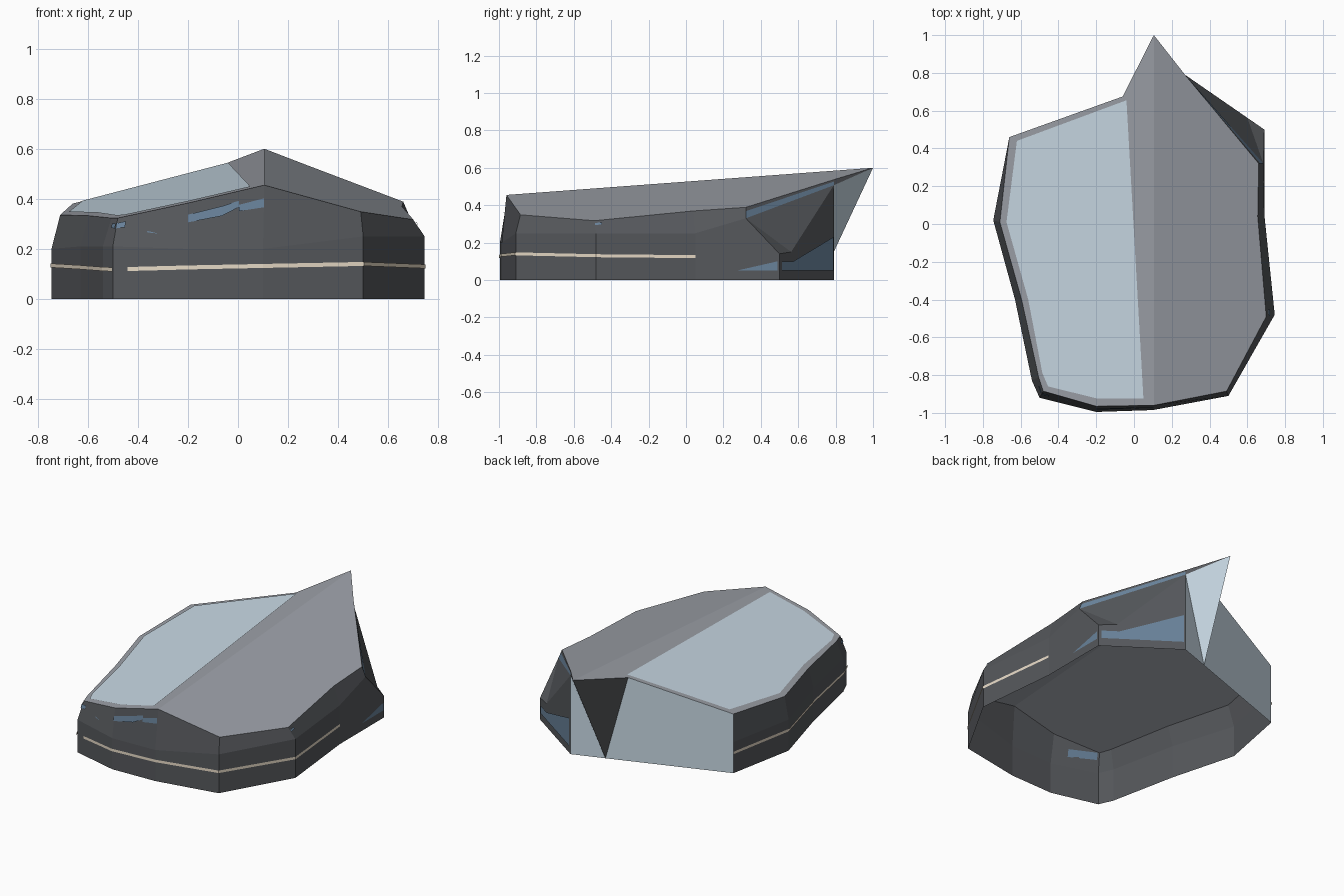
import bpy, bmesh
from mathutils import Vector

cube = bpy.data.objects.get("Cube")
if cube:
    bpy.data.objects.remove(cube, do_unlink=True)


def material(name, srgb):
    lin = [((c + 0.055) / 1.055) ** 2.4 for c in srgb] + [1]
    m = bpy.data.materials.new(name)
    m.use_nodes = True
    m.diffuse_color = lin
    bsdf = m.node_tree.nodes["Principled BSDF"]
    bsdf.inputs["Base Color"].default_value = lin
    bsdf.inputs["Roughness"].default_value = 0.8
    return m


charcoal = material("charcoal wall", (0.335, 0.345, 0.36))
grey = material("grey roof", (0.61, 0.625, 0.655))
pale = material("pale blue glass", (0.785, 0.85, 0.895))
blue = material("window blue", (0.41, 0.51, 0.605))
cream = material("cream stripe", (0.92, 0.87, 0.79))


def build(name, faces, mats, outward=True):
    """Flat-shaded object from (points, material index) faces, welded together."""
    bm = bmesh.new()
    for pts, mi in faces:
        f = bm.faces.new([bm.verts.new(p) for p in pts])
        f.material_index = mi
    bmesh.ops.remove_doubles(bm, verts=bm.verts, dist=0.0005)
    if outward:
        bmesh.ops.recalc_face_normals(bm, faces=bm.faces)
    me = bpy.data.meshes.new(name)
    bm.to_mesh(me)
    bm.free()
    for m in mats:
        me.materials.append(m)
    ob = bpy.data.objects.new(name, me)
    bpy.context.collection.objects.link(ob)
    return ob


RIDGE_X = 0.105


def roof(x, y, lift=0.0):
    """Point on the two-pitch roof whose ridge climbs towards the back."""
    slope = 0.29 if x > RIDGE_X else 0.234
    return Vector((x, y, 0.526 + 0.074 * y - slope * abs(x - RIDGE_X) + lift))


# Wall stations from right to back left: ground x, y, shoulder z, roof edge x, y, stripe z
stations = [
    (0.69, 0.05, 0.25, 0.655, 0.04, 0.125),
    (0.745, -0.48, 0.25, 0.70, -0.49, 0.13),
    (0.50, -0.91, 0.25, 0.49, -0.885, 0.14),
    (0.10, -0.985, 0.20, 0.105, -0.96, 0.132),
    (-0.20, -0.995, 0.20, -0.20, -0.965, 0.126),
    (-0.50, -0.92, 0.21, -0.48, -0.885, 0.118),
    (-0.54, -0.83, 0.21, -0.505, -0.81, 0.12),
    (-0.63, -0.40, 0.21, -0.595, -0.40, 0.127),
    (-0.745, 0.02, 0.20, -0.71, 0.01, 0.134),
    (-0.66, 0.46, 0.20, -0.66, 0.46, 0.132),
]
ground = [Vector((s[0], s[1], 0)) for s in stations]
shoulder = [Vector((s[0], s[1], s[2])) for s in stations]
eave = [roof(s[3], s[4]) for s in stations]

# Back wall, spike and cut-away corner points
tip = roof(RIDGE_X, 1.0)
notch = roof(-0.06, 0.675)
foot = Vector((0.07, 0.72, 0))
edge_low = Vector((0.27, 0.79, 0))
edge_top = roof(0.27, 0.79)
edge_sill = edge_top - Vector((0, 0, 0.03))
corner_low = Vector((0.69, 0.50, 0))
corner_top = Vector((0.69, 0.50, 0.14))
corner_eave = roof(0.66, 0.32)
corner_sill = Vector((0.685, 0.32, 0.33))
dent = Vector((0.60, 0.562, 0.15))

# Blue band under the cut-away eave, with a charcoal strip above it
band_start = corner_sill.lerp(corner_eave, 0.65)
band_end = edge_sill.lerp(edge_top, 0.65)

# Shell: lower walls, sloped upper walls, corner, back wall and spike
shell = []
for i in range(len(stations) - 1):
    shell.append(([ground[i], ground[i + 1], shoulder[i + 1], shoulder[i]], 0))
    shell.append(([shoulder[i], shoulder[i + 1], eave[i + 1], eave[i]], 0))
shell += [
    ([ground[0], shoulder[0], corner_sill, corner_top, corner_low], 0),
    ([shoulder[0], eave[0], corner_eave, band_start, corner_sill], 0),
    ([corner_sill, band_start, band_end, edge_sill], 2),
    ([band_start, corner_eave, edge_top, band_end], 0),
    ([corner_top, corner_sill, dent], 0),
    ([corner_sill, edge_sill, dent], 0),
    ([corner_low, corner_top, dent, edge_sill, edge_low], 0),
    ([edge_low, edge_sill, foot], 1),
    ([foot, edge_sill, tip], 1),
    ([edge_sill, band_end, edge_top, tip], 0),
    ([foot, tip, notch], 0),
    ([foot, notch, eave[-1], shoulder[-1], ground[-1]], 1),
]
build("wall_shell", shell, [charcoal, pale, blue])

# Two-pitch roof, and the pale glazed panel on its left pitch
right_roof = [tip, edge_top, corner_eave] + eave[:4]
left_roof = [tip, eave[3]] + eave[4:] + [notch]
build("roof", [(side[::-1], 0) for side in (right_roof, left_roof)], [grey])
panel = [(-0.04, 0.655), (-0.62, 0.44), (-0.675, 0.01), (-0.56, -0.40), (-0.485, -0.79),
         (-0.455, -0.86), (-0.19, -0.925), (0.05, -0.925)]
build("roof_panel", [([roof(x, y, 0.004) for x, y in panel], 0)], [pale], False)


# Cream stripe around the lower walls, stopping at a gap on the front
def stripe_point(i, dz, t=0.0):
    a, b = stations[i], stations[i + 1] if t else stations[i]
    x, y, z = (a[k] + (b[k] - a[k]) * t for k in (0, 1, 5))
    return Vector((x * 1.005, y * 1.005, z + dz))


stripe = []
for i in range(len(stations) - 1):
    end = 0.8 if i == 4 else 1.0
    stripe.append(([stripe_point(i, -0.008), stripe_point(i, -0.008, end),
                    stripe_point(i, 0.008, end), stripe_point(i, 0.008)], 0))
build("wall_stripe", stripe, [cream])


# Windows on the sloped upper walls: wall index, then (u, low, high) at both ends
def upper_window(i, start, stop, gap=0.005):
    def at(u, v):
        low = shoulder[i].lerp(shoulder[i + 1], u)
        return low.lerp(eave[i].lerp(eave[i + 1], u), v)
    (u0, a0, b0), (u1, a1, b1) = start, stop
    pts = [at(u0, a0), at(u1, a1), at(u1, b1), at(u0, b0)]
    n = (pts[1] - pts[0]).cross(pts[3] - pts[0]).normalized()
    if n.dot(Vector((pts[0].x, pts[0].y, 0))) < 0:
        n.negate()
    return [p + n * gap for p in pts]


windows = [
    upper_window(3, (0.0, 0.65, 0.79), (0.33, 0.65, 0.76)),
    upper_window(3, (0.33, 0.72, 0.83), (0.55, 0.61, 0.79)),
    upper_window(3, (0.55, 0.61, 0.79), (1.0, 0.575, 0.745)),
    upper_window(4, (0.87, 0.62, 0.82), (1.0, 0.62, 0.8)),
    upper_window(5, (0.0, 0.62, 0.8), (0.5, 0.64, 0.8)),
    upper_window(0, (0.93, 0.62, 0.78), (1.0, 0.62, 0.78)),
]
build("upper_windows", [(w, 0) for w in windows], [blue])
inner = upper_window(4, (0.33, 0.35, 0.65), (0.95, 0.6, 0.95), -0.005)
build("inner_window", [(inner, 0)], [blue], False)


# Low windows wrapping the cut-away corner
def corner_wall(y, z):
    return corner_low.lerp(edge_low, (y - 0.5) / 0.29) + Vector((0.003, 0.004, z))


back_glass = [corner_wall(y, z) for y, z in
              ((0.51, 0.05), (0.785, 0.05), (0.785, 0.23), (0.57, 0.10), (0.51, 0.10))]
side_glass = [Vector((0.693, y, z)) for y, z in ((0.27, 0.05), (0.49, 0.05), (0.49, 0.10))]
build("corner_windows", [(back_glass, 0), (side_glass, 0)], [blue], False)
